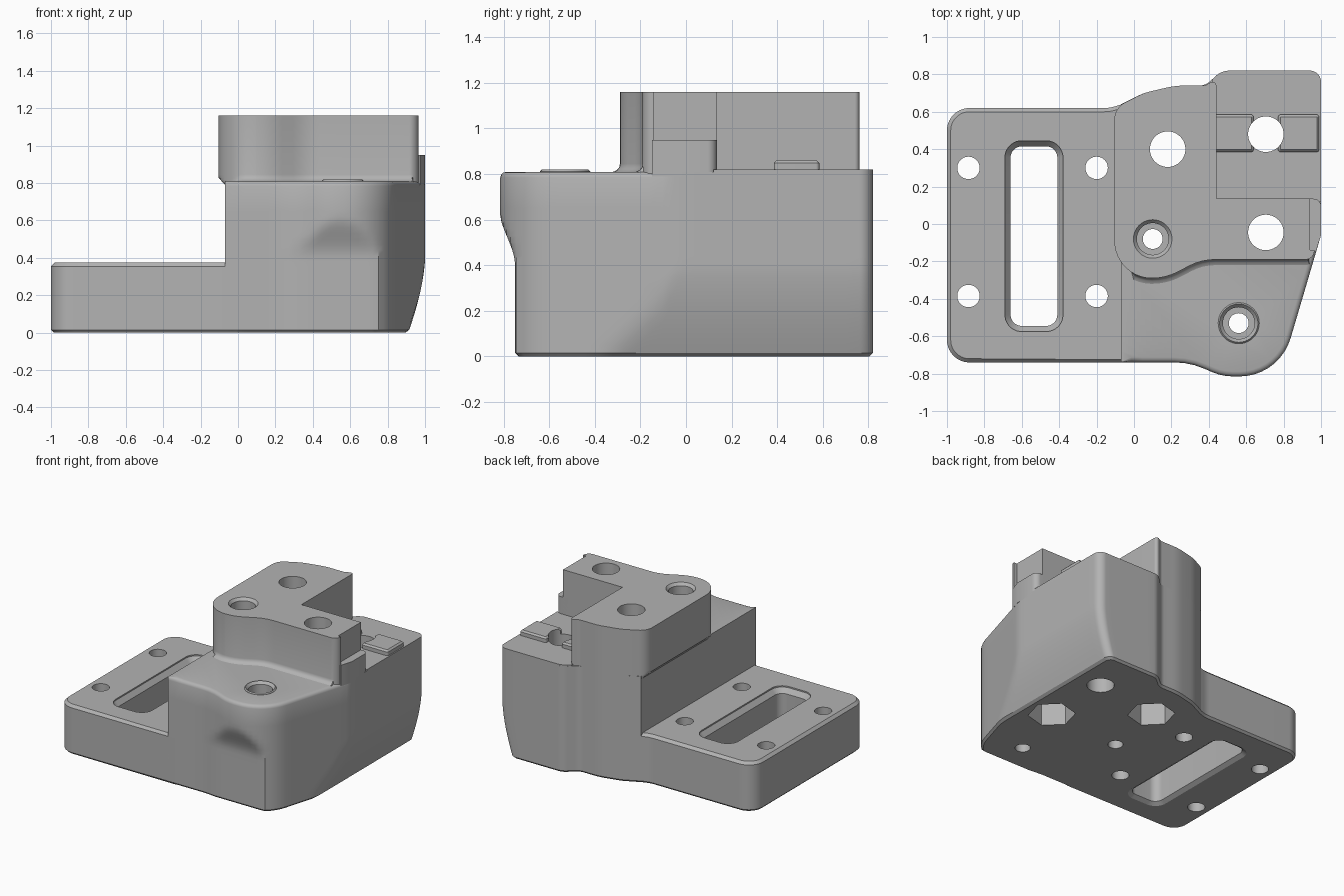
import bpy, bmesh
from math import tan, sin, pi, radians, ceil, cos
from mathutils import Vector, Matrix

default = bpy.data.objects.get("Cube")
if default:
    bpy.data.objects.remove(default)

grey = bpy.data.materials.new("plain grey")
grey.use_nodes = True
COLOUR = (0.45, 0.45, 0.45, 1)
grey.diffuse_color = COLOUR
grey.node_tree.nodes["Principled BSDF"].inputs["Base Color"].default_value = COLOUR


def rounded(corners, step=None):
    """Counter-clockwise outline from (x, y, fillet radius) corners."""
    pts = []
    for i, (x, y, r) in enumerate(corners):
        p = Vector((x, y))
        if not r:
            pts.append(p)
            continue
        d1 = (Vector(corners[i - 1][:2]) - p).normalized()
        d2 = (Vector(corners[(i + 1) % len(corners)][:2]) - p).normalized()
        half = d1.angle(d2) / 2
        centre = p + (d1 + d2).normalized() * r / sin(half)
        spoke = p + d1 * r / tan(half) - centre
        sweep = pi - 2 * half
        if d1.x * d2.y - d1.y * d2.x > 0:
            sweep = -sweep
        n = max(3, ceil(abs(sweep) / 0.15))
        pts += [centre + Matrix.Rotation(sweep * k / n, 2) @ spoke for k in range(n + 1)]
    if step:
        fine = []
        for a, b in zip(pts, pts[1:] + pts[:1]):
            n = max(1, ceil((b - a).length / step))
            fine += [a.lerp(b, k / n) for k in range(n)]
        pts = fine
    return pts


def circle(x, y, r, sides=40, turn=0.0):
    return [Vector((x + r * cos(turn + 2 * pi * k / sides), y + r * sin(turn + 2 * pi * k / sides)))
            for k in range(sides)]


def loft(name, outline, rings, adjust=None, front=None):
    """Stack the outline at (z, inset, front_only) levels and close both ends."""
    bm = bmesh.new()
    loops = []
    for z, inset, front_only in rings:
        ring = [adjust(p.x, p.y, z) if adjust else p for p in outline]
        loop = []
        for i, p in enumerate(ring):
            t = (ring[(i + 1) % len(ring)] - p).normalized() + (p - ring[i - 1]).normalized()
            normal = Vector((-t.y, t.x)).normalized()
            amount = inset if not front_only or front(p) else 0
            q = p + normal * amount
            loop.append(bm.verts.new((q.x, q.y, z)))
        loops.append(loop)
    n = len(outline)
    for low, high in zip(loops, loops[1:]):
        for i in range(n):
            j = (i + 1) % n
            bm.faces.new((low[i], low[j], high[j], high[i]))
    bm.faces.new(loops[0][::-1])
    bm.faces.new(loops[-1])
    mesh = bpy.data.meshes.new(name)
    bm.to_mesh(mesh)
    bm.free()
    mesh.materials.append(grey)
    obj = bpy.data.objects.new(name, mesh)
    bpy.context.collection.objects.link(obj)
    return obj


def prism(name, outline, z0, z1, chamfer=0.0):
    rings = [(z0, 0, False), (z1 - chamfer, 0, False)]
    if chamfer:
        rings.append((z1, chamfer, False))
    return loft(name, outline, rings)


# Base plate
base = loft("base_plate", rounded([(-1, -.74, .12), (0, -.74, 0), (0, .66, 0),
                                   (-.13, .62, .2), (-1, .62, .12)]),
            [(0, .015, False), (.015, 0, False), (.355, 0, False), (.375, .02, False)])


# Main block: the side tucks in towards the floor, the front boss fades out below
def tuck(x, y, z):
    side = 1 - .09 * max(0, 1 - z / .4) ** 1.6
    s = min(1, max(0, (z - .4) / .25))
    nose = .75 + .07 * s * s * (3 - 2 * s)
    if y > .5 and x > .5:
        x = .5 + (x - .5) * (side - .5) / .5
    return Vector((min(x, side), max(y, -nose)))


back_curve = [(.38, .74, .08), (.22, .74, .4), (.05, .70, .3)]
main_outline = rounded([(-.07, -.74, 0), (.30, -.74, .4), (.47, -.815, .285), (.777, -.815, .285),
                        (1, -.06, .3), (1, .82, .06), (.47, .82, .1)] + back_curve + [(-.07, .64, 0)], .06)
levels = [(0, .015, False), (.015, 0, False)]
levels += [(.05 * k, 0, False) for k in range(1, 8)]
levels += [(.38 + .03 * k, 0, False) for k in range(10)]
levels += [(.785, 0, False), (.797, .004, True), (.806, .013, True), (.81, .027, True)]
main = loft("main_block", main_outline, levels, tuck, lambda p: p.y < -.1 and p.x > -.05)


# Upper block with a flared foot at the front and a tapered left overhang
def overhang(x, y, z):
    return Vector((max(x, -.07 - .035 * min(1, max(0, (z - .79) / .04))), y))


upper_outline = rounded([(-.105, -.29, .2), (.17, -.29, .3), (.36, -.19, .3), (.965, -.19, .05),
                         (.965, -.14, 0), (.94, -.14, 0), (.94, .135, 0), (.44, .135, 0),
                         (.44, .775, .02), (.38, .74, .05)] + back_curve[1:] + [(-.105, .62, .1)])
upper = loft("upper_block", upper_outline,
             [(.79, -.03, True), (.81, -.03, True), (.817, -.014, True), (.83, -.003, True),
              (.845, 0, False), (1.16, 0, False)],
             overhang, lambda p: p.y < -.1 and 0 < p.x < .93)

# Side ledge, rear shelf, locating ridges and front collar
ledge = prism("side_ledge", rounded([(.9, -.15, 0), (.972, -.15, 0), (1, -.06, 0),
                                     (1, .135, .04), (.9, .135, 0)]), .79, .95)
shelf = prism("rear_shelf", rounded([(.42, .12, 0), (1, .12, 0), (1, .82, .06), (.47, .82, .1),
                                     (.42, .775, 0)]), .79, .82)
ridges = []
for side, x0, x1 in (("inner", .43, .64), ("outer", .77, .99)):
    ridges.append(prism(side + "_ridge", rounded([(x0, .385, .015), (x1, .385, .015),
                                                  (x1, .585, .015), (x0, .585, .015)]), .80, .86, .012))
collar = prism("front_collar", circle(.56, -.53, .11), .79, .82, .008)

# Cutters for the base plate: four screw holes and a chamfered slot
plate_cutters = [prism("cutter", circle(x, y, .06), -.1, .5)
                 for x in (-.885, -.2) for y in (-.385, .30)]
slot = rounded([(-.66, -.545, .06), (-.41, -.545, .06), (-.41, .415, .06), (-.66, .415, .06)])
plate_cutters.append(loft("cutter", slot, [(-.03, -.03, False), (0, -.03, False), (.02, 0, False),
                                           (.33, 0, False), (.365, -.03, False), (.45, -.03, False)]))

# Cutters for the blocks: bores, nut pockets and countersunk screw holes
block_cutters = [prism("cutter", circle(x, y, .095), -.1, 1.3)
                 for x, y in ((.18, .40), (.705, .48), (.705, -.045))]
block_cutters += [prism("cutter", circle(x, y, .165, 6, 3 * pi / 4), -.1, .3)
                  for x, y in ((.18, .40), (.705, -.045))]
for x, y, top in ((.10, -.08, 1.16), (.56, -.53, .82)):
    block_cutters.append(prism("cutter", circle(x, y, .053), -.1, 1.3))
    block_cutters.append(loft("cutter", circle(x, y, .085),
                              [(top - .1, 0, False), (top - .02, 0, False),
                               (top, -.018, False), (top + .1, -.018, False)]))


def carve(obj, cutters):
    for cutter in cutters:
        mod = obj.modifiers.new("hole", "BOOLEAN")
        mod.operation = "DIFFERENCE"
        mod.solver = "EXACT"
        mod.object = cutter
    bpy.context.view_layer.update()
    result = obj.evaluated_get(bpy.context.evaluated_depsgraph_get())
    mesh = bpy.data.meshes.new_from_object(result)
    obj.modifiers.clear()
    obj.data = mesh


carve(base, plate_cutters)
for part in [main, upper, shelf, collar] + ridges:
    carve(part, block_cutters)
for cutter in plate_cutters + block_cutters:
    bpy.data.objects.remove(cutter)

# Smooth curved walls, keep edges sharp
bpy.ops.object.select_all(action="DESELECT")
for part in [base, main, upper, ledge, shelf, collar] + ridges:
    part.select_set(True)
    bpy.context.view_layer.objects.active = part
bpy.ops.object.shade_smooth_by_angle(angle=radians(30))
